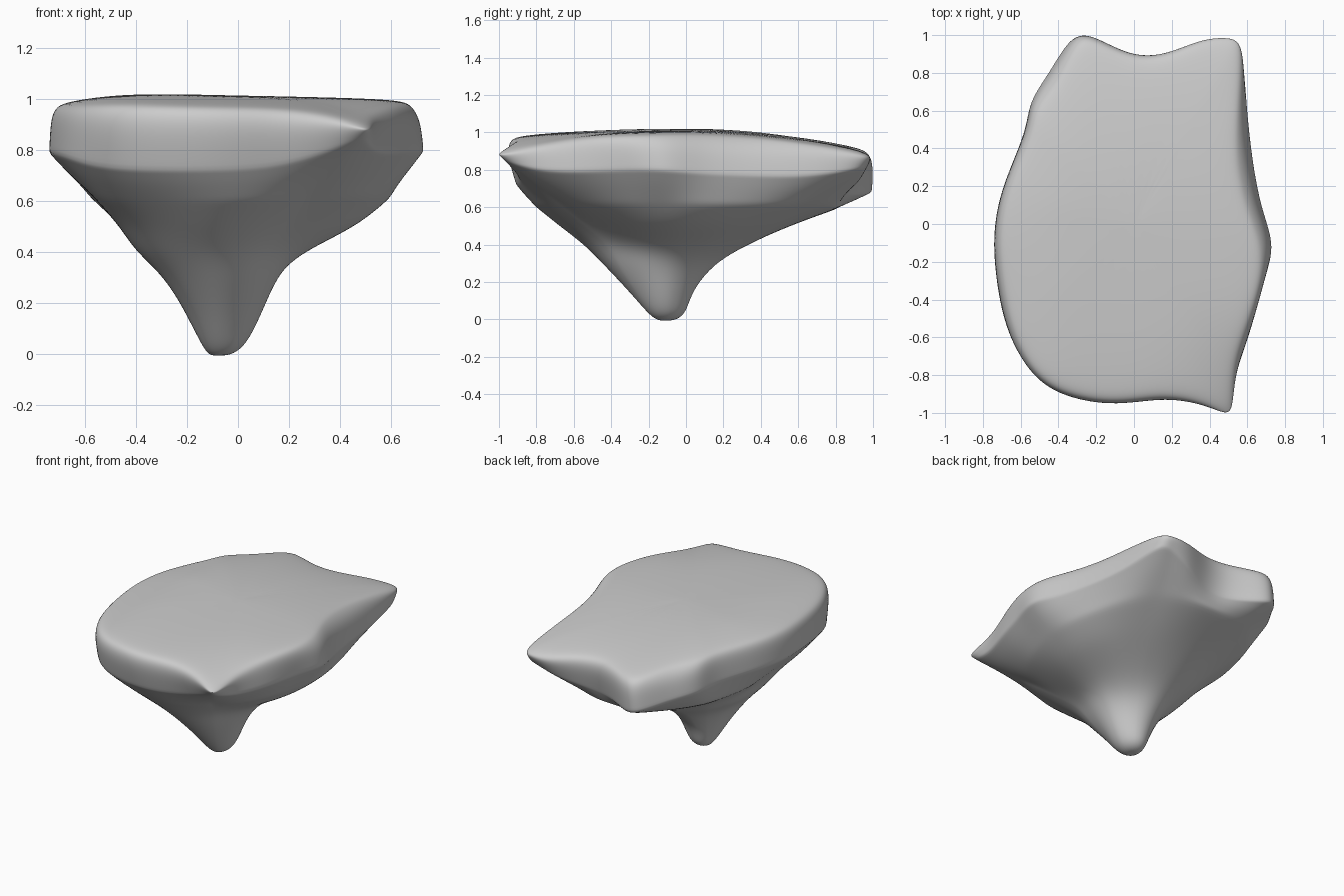
import bpy, bmesh, math
from mathutils import Vector

if "Cube" in bpy.data.objects:
    bpy.data.objects.remove(bpy.data.objects["Cube"])

CENTER = Vector((-0.08, -0.11))

# Rim outline, counter-clockwise: x, y, z of the lower rim edge, top inset
RIM = [(.735, -.12, .80, .92), (.67, .08, .78, .91), (.62, .35, .77, .89), (.59, .65, .76, .95),
       (.575, .93, .81, .99), (.50, .98, .80, 1), (.35, .97, .74, 1), (.16, .895, .69, 1),
       (-.02, .895, .67, 1), (-.20, .985, .67, .99), (-.32, .99, .69, .98), (-.44, .80, .74, .93),
       (-.545, .64, .76, .97), (-.57, .48, .78, .98), (-.68, .22, .79, .98), (-.73, 0, .79, .98),
       (-.73, -.22, .79, .98), (-.68, -.52, .78, .98), (-.59, -.72, .74, .99), (-.43, -.885, .72, 1),
       (-.12, -.955, .72, 1), (.14, -.92, .73, 1), (.35, -.95, .79, 1), (.47, -.995, .84, 1),
       (.52, -.97, .84, 1), (.54, -.77, .79, .98), (.62, -.54, .79, .98), (.685, -.32, .80, .99)]

# Underside: height -> radii toward E, NE, N, NW, W, SW, S, SE
UNDERSIDE = {.61: (.66, .86, .94, .67, .48, .63, .71, .66),
             .50: (.54, .64, .66, .47, .38, .49, .59, .46),
             .40: (.32, .41, .44, .36, .32, .40, .45, .32),
             .30: (.23, .23, .26, .20, .19, .28, .35, .27),
             .15: (.17, .15, .14, .12, .12, .15, .20, .18),
             .03: (.11, .11, .11, .08, .06, .07, .09, .11),
             -.005: (.05, .05, .05, .04, .03, .03, .04, .05)}


def top_z(x, y):
    z = 1.015 - (.04 if y < 0 else .11) * y * y - .02 * x - .14 * max(0, -x - .45)
    return z - .6 * max(0, x - .25) * max(0, -y - .6)


def radius(row, angle):
    """Smooth periodic interpolation between the eight directions."""
    t = angle / (math.pi / 4) % 8
    i, f = int(t), t % 1
    a, b, c, d = (row[(i + k) % 8] for k in (-1, 0, 1, 2))
    return b + .5 * f * (c - a + f * (2*a - 5*b + 4*c - d + f * (3*(b - c) + d - a)))


# Sharpen the rim a little to offset subdivision rounding
n = len(RIM)
pts = [Vector(p[:2]) for p in RIM]
outline = [p + .22 * (p - (pts[i - 1] + pts[(i + 1) % n]) / 2) for i, p in enumerate(pts)]

# Top plateau and vertical rim
rings = []
for s, drop in ((.3, 0), (.65, 0), (.93, .004)):
    rings.append([(p.x*q[3]*s, p.y*q[3]*s, top_z(p.x*s, p.y*s) - drop) for p, q in zip(outline, RIM)])
rings.append([(p.x*q[3], p.y*q[3], top_z(*p) - .02) for p, q in zip(outline, RIM)])
rings.append([(p.x*(.3*q[3] + .71), p.y*(.3*q[3] + .71), (top_z(*p)*.6 + q[2]*.4)) for p, q in zip(outline, RIM)])
low = [1.01 - .05 * max(0, min(1, (q[3] - .98) / .02)) for q in RIM]   # overhanging front and back
rings.append([(p.x*s, p.y*s, q[2]) for p, q, s in zip(outline, RIM, low)])

# Tapering underside, ending in an off-centre stalactite
for k, (z, row) in enumerate(UNDERSIDE.items()):
    ring = []
    for p, q in zip(outline, RIM):
        v = p - CENTER
        r = radius(row, math.atan2(v.y, v.x))
        if k == 0:
            r = min(r, v.length * .92)
        c = CENTER + v.normalized() * r
        ring.append((c.x, c.y, z + (.2 * (q[2] - .77) if k == 0 else 0)))
    if k == 0:
        # Narrow ledge below the rim
        rings.append([tuple(Vector(a) * .6 + Vector(b) * .4 - Vector((0, 0, .005)))
                      for a, b in zip(rings[-1], ring)])
    rings.append(ring)

# Skin the rings and close both ends
bm = bmesh.new()
loops = [[bm.verts.new(co) for co in ring] for ring in rings]
for a, b in zip(loops, loops[1:]):
    for i in range(n):
        j = (i + 1) % n
        bm.faces.new((a[i], b[i], b[j], a[j]))
for loop, tip in ((loops[0], (0, 0, 1.015)), (loops[-1], (CENTER.x, CENTER.y, -.005))):
    v = bm.verts.new(tip)
    for i in range(n):
        bm.faces.new((loop[i], loop[(i + 1) % n], v))
bmesh.ops.recalc_face_normals(bm, faces=bm.faces)

# Firmer ridges along the rim edge and the ledge
crease = bm.edges.layers.float.new("crease_edge")
for k, amount in ((5, .5), (7, .4)):
    for i in range(n):
        bm.edges.get((loops[k][i], loops[k][(i + 1) % n]))[crease] = amount

mesh = bpy.data.meshes.new("floating_rock")
bm.to_mesh(mesh)
bm.free()
for f in mesh.polygons:
    f.use_smooth = True
rock = bpy.data.objects.new("floating_rock", mesh)
bpy.context.collection.objects.link(rock)
sub = rock.modifiers.new("round_edges", 'SUBSURF')
sub.levels = sub.render_levels = 3
